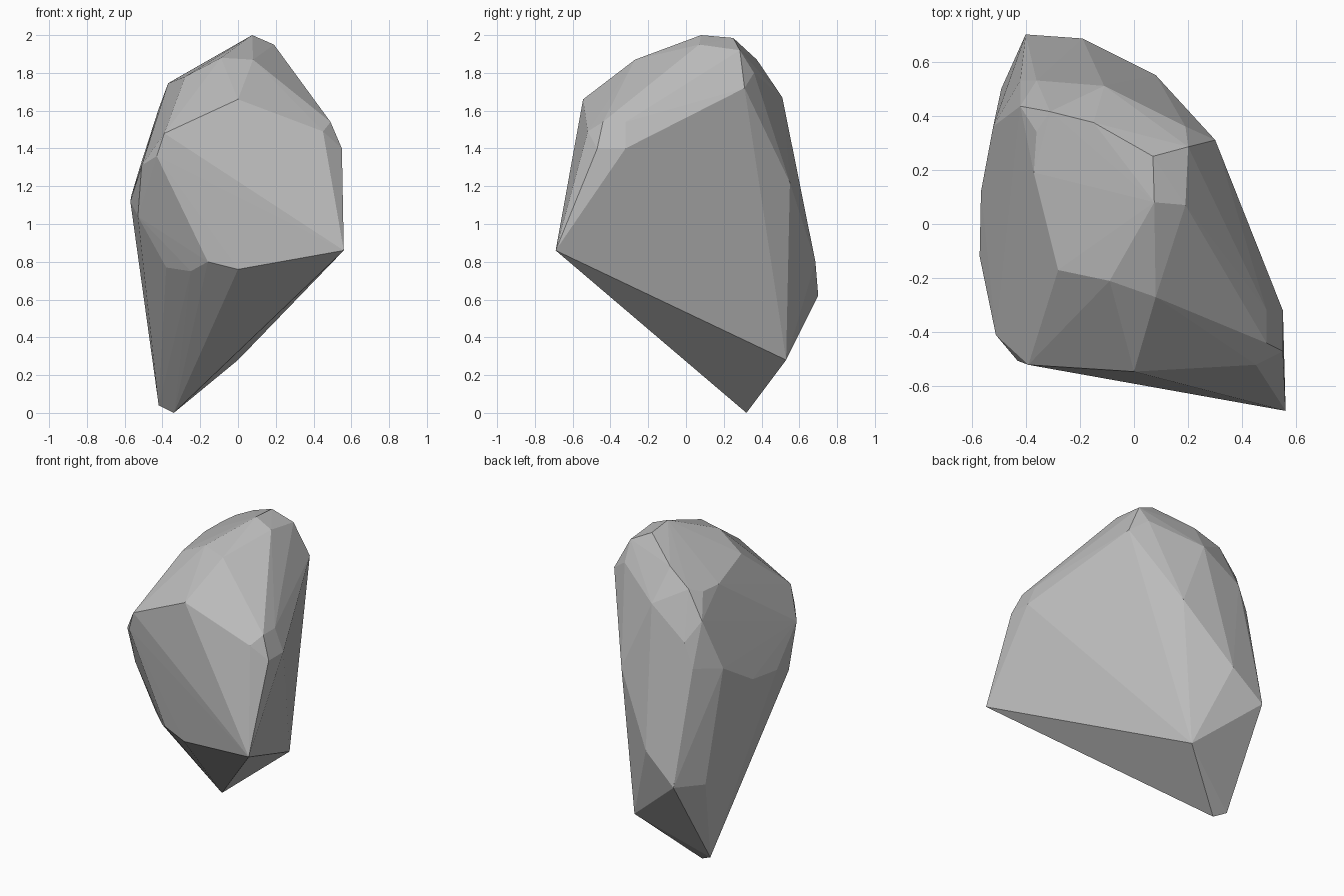
import bpy, bmesh

# Corner points of the faceted boulder, bottom to top
corners = [
    # pointed foot
    (-0.34, 0.32, 0.0), (-0.42, 0.35, 0.04), (0.0, 0.53, 0.28),
    # lower back ridge
    (-0.40, 0.70, 0.62), (-0.19, 0.685, 0.80), (-0.49, 0.50, 0.59), (0.08, 0.55, 1.22),
    # lower front rim and sharp front corner
    (0.56, -0.69, 0.86), (0.0, -0.555, 0.76), (-0.16, -0.52, 0.80),
    (-0.25, -0.42, 0.75), (-0.38, -0.31, 0.77),
    # left side
    (-0.53, -0.30, 1.04), (-0.57, -0.12, 1.12), (-0.565, 0.12, 1.15),
    (-0.51, -0.41, 1.31), (-0.52, 0.36, 1.30), (-0.42, 0.53, 1.335),
    (-0.44, 0.44, 1.44), (-0.36, 0.53, 1.49), (-0.42, 0.435, 1.61),
    # front shoulder
    (-0.43, -0.505, 1.36), (-0.39, -0.52, 1.48), (0.0, -0.545, 1.66),
    (0.45, -0.52, 1.49), (0.55, -0.47, 1.40), (0.55, -0.32, 1.40),
    (0.49, -0.44, 1.54), (0.49, -0.32, 1.54),
    # back shoulder
    (0.30, 0.31, 1.72), (0.19, 0.36, 1.80), (-0.11, 0.51, 1.67),
    # crown
    (-0.36, 0.34, 1.75), (-0.37, 0.19, 1.745), (-0.31, 0.415, 1.78),
    (-0.28, -0.17, 1.78), (-0.15, 0.375, 1.87), (-0.09, -0.21, 1.88),
    (0.08, -0.27, 1.87), (0.20, 0.285, 1.92), (0.19, 0.07, 1.95),
    (0.07, 0.25, 1.985), (0.075, 0.08, 2.0),
]

# Wrap the points in a convex skin
bm = bmesh.new()
for p in corners:
    bm.verts.new(p)
bmesh.ops.convex_hull(bm, input=bm.verts[:])
loose = [v for v in bm.verts if not v.link_faces]
bmesh.ops.delete(bm, geom=loose, context='VERTS')
bmesh.ops.recalc_face_normals(bm, faces=bm.faces[:])

mesh = bpy.data.meshes.new("boulder")
bm.to_mesh(mesh)
bm.free()

# Plain grey stone
stone = bpy.data.materials.new("stone_grey")
stone.diffuse_color = (0.5, 0.5, 0.5, 1.0)
mesh.materials.append(stone)

boulder = bpy.data.objects.new("boulder", mesh)
bpy.context.collection.objects.link(boulder)
